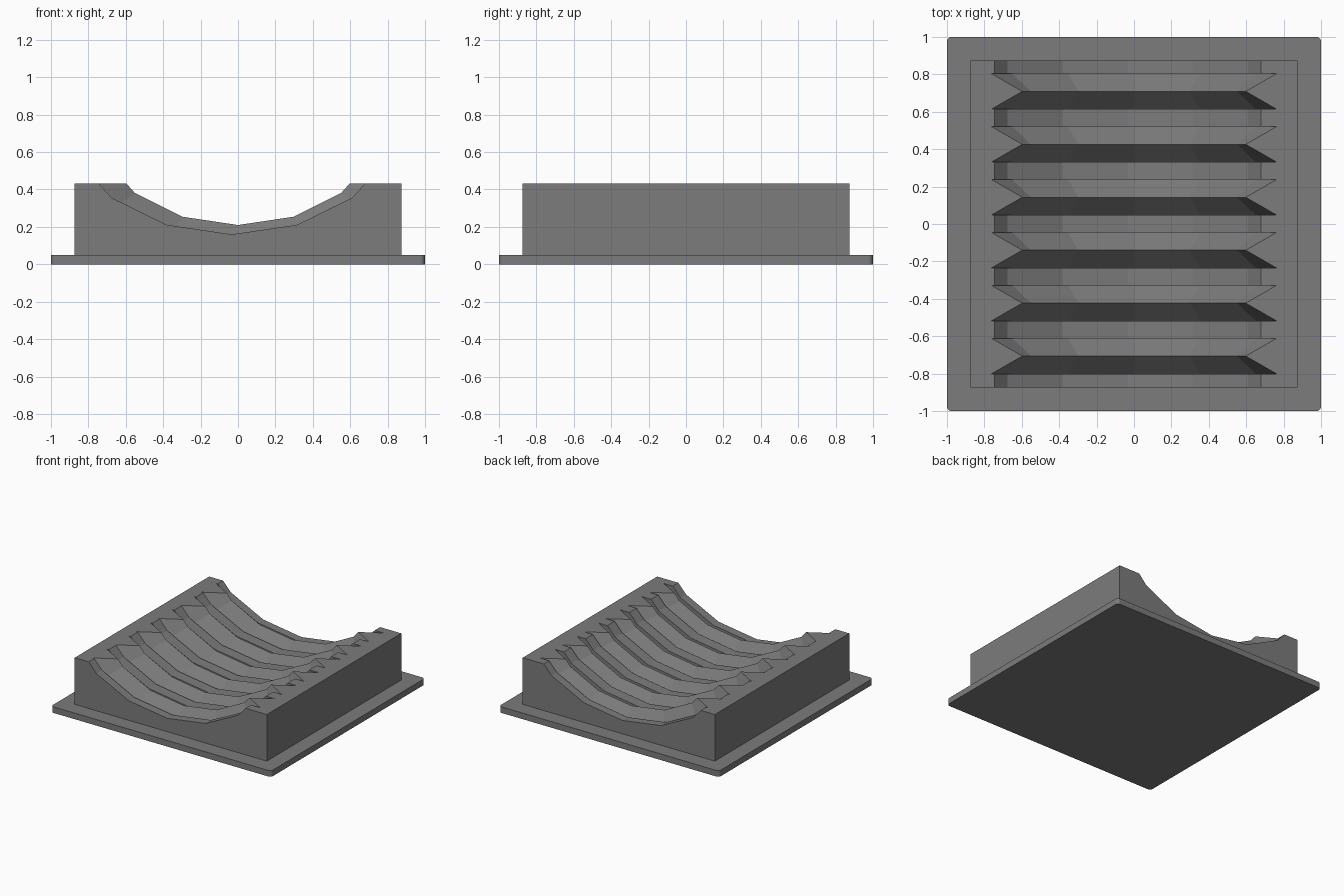
import bpy, bmesh, math

if "Cube" in bpy.data.objects:
    bpy.data.objects.remove(bpy.data.objects["Cube"])

grey = bpy.data.materials.new("dark grey")
grey.diffuse_color = (0.2, 0.2, 0.2, 1)
grey.use_nodes = True
grey.node_tree.nodes["Principled BSDF"].inputs["Base Color"].default_value = grey.diffuse_color

HALF, TOP, BASE_TOP = 0.873, 0.433, 0.05


def make_object(name, bm):
    bmesh.ops.recalc_face_normals(bm, faces=bm.faces)
    mesh = bpy.data.meshes.new(name)
    bm.to_mesh(mesh)
    bm.free()
    mesh.materials.append(grey)
    obj = bpy.data.objects.new(name, mesh)
    bpy.context.collection.objects.link(obj)
    return obj


def trough(rx, rz, cx, cz):
    """Lower arc of a 16-sided ellipse, clipped at the block's top."""
    pts = [(cx + rx * math.sin(k * math.pi / 8), cz - rz * math.cos(k * math.pi / 8))
           for k in range(-3, 4)]
    for end, inner in ((0, 1), (6, 5)):
        (x0, z0), (x1, z1) = pts[inner], pts[end]
        pts[end] = (x0 + (x1 - x0) * (TOP - z0) / (z1 - z0), TOP)
    return pts


# Three cross-sections: ridge crest, groove root, and the offset flat between
crest = trough(0.78, 0.585, 0, 0.795)
root = trough(0.92, 0.69, 0, 0.795)
flat = trough(0.91, 0.67, -0.033, 0.83)

# Stations along the depth: flat, step down to root, rise to crest, fall to root
stations = [(-HALF, flat)]
for k in range(6):
    y = -0.706 + 0.283 * k
    stations += [(y - 0.095, flat), (y - 0.095, root), (y, crest),
                 (y + 0.095, root), (y + 0.095, flat)]
stations.append((HALF, flat))

# Cradle block lofted through the stations
bm = bmesh.new()
rings = []
for y, prof in stations:
    section = [(-HALF, BASE_TOP), (-HALF, TOP)] + prof + [(HALF, TOP), (HALF, BASE_TOP)]
    rings.append([bm.verts.new((x, y, z)) for x, z in section])
n = len(rings[0])
for a, b in zip(rings, rings[1:]):
    for i in range(n):
        j = (i + 1) % n
        bm.faces.new((a[i], a[j], b[j], b[i]))
bm.faces.new(rings[0])
bm.faces.new(rings[-1][::-1])
bmesh.ops.remove_doubles(bm, verts=bm.verts, dist=1e-5)
bmesh.ops.dissolve_degenerate(bm, edges=bm.edges, dist=1e-5)
make_object("ridged_cradle_block", bm)

# Base plate with small rounded corners
bm = bmesh.new()
bmesh.ops.create_cube(bm, size=1)
for v in bm.verts:
    v.co = (v.co.x * 2, v.co.y * 2, (v.co.z + 0.5) * BASE_TOP)
corners = [e for e in bm.edges if abs(e.verts[0].co.z - e.verts[1].co.z) > 0.01]
bmesh.ops.bevel(bm, geom=corners, offset=0.025, segments=4, profile=0.5,
                affect='EDGES')
make_object("base_plate", bm)
